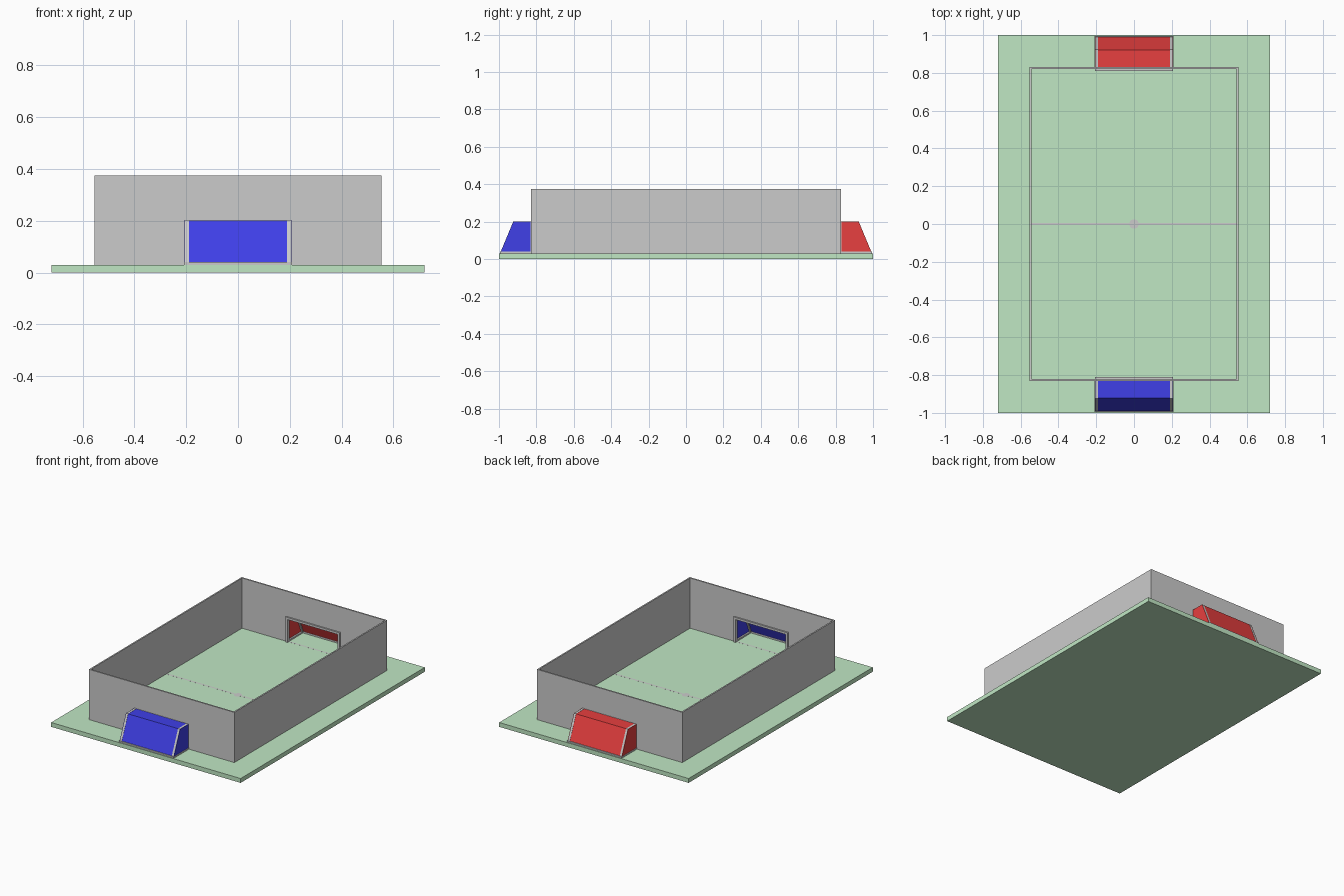
import bpy, bmesh

if "Cube" in bpy.data.objects:
    bpy.data.objects.remove(bpy.data.objects["Cube"])


def material(name, rgb):
    m = bpy.data.materials.new(name)
    m.diffuse_color = (*rgb, 1)
    m.use_nodes = True
    m.node_tree.nodes["Principled BSDF"].inputs["Base Color"].default_value = m.diffuse_color
    return m


GREEN = material("turf_green", (0.53, 0.8, 0.55))
BLUE = material("goal_blue", (0.05, 0.05, 0.8))
RED = material("goal_red", (0.8, 0.05, 0.05))


def prism(name, pts, axis, lo, hi, mat=None):
    """Extrude a 2D outline along an axis: x takes (y, z), y takes (x, z), z takes (x, y)."""
    place = {"x": lambda p, t: (t, p[0], p[1]),
             "y": lambda p, t: (p[0], t, p[1]),
             "z": lambda p, t: (p[0], p[1], t)}[axis]
    bm = bmesh.new()
    a = [bm.verts.new(place(p, lo)) for p in pts]
    b = [bm.verts.new(place(p, hi)) for p in pts]
    bm.faces.new(a)
    bm.faces.new(b)
    for i in range(len(pts)):
        j = (i + 1) % len(pts)
        bm.faces.new((a[i], a[j], b[j], b[i]))
    bmesh.ops.recalc_face_normals(bm, faces=bm.faces)
    me = bpy.data.meshes.new(name)
    bm.to_mesh(me)
    bm.free()
    ob = bpy.data.objects.new(name, me)
    bpy.context.collection.objects.link(ob)
    if mat:
        me.materials.append(mat)
    return ob


def box(name, x0, x1, y0, y1, z0, z1, mat=None):
    return prism(name, [(x0, y0), (x1, y0), (x1, y1), (x0, y1)], "z", z0, z1, mat)


def arch(x_out, z_out, x_in, z_in, z0):
    """Outline of an upside-down U."""
    return [(-x_out, z0), (-x_out, z_out), (x_out, z_out), (x_out, z0),
            (x_in, z0), (x_in, z_in), (-x_in, z_in), (-x_in, z0)]


F = 0.03        # floor height
MARK = 0.0303   # top of floor markings

# Field and centre markings
box("field", -0.72, 0.72, -1, 1, 0, F, GREEN)
box("centre_line", -0.545, 0.545, -0.006, 0.006, 0.02, MARK)
bpy.ops.mesh.primitive_cylinder_add(vertices=24, radius=0.025, depth=0.0105,
                                    location=(0, 0, 0.0252))
bpy.context.object.name = "centre_spot"

# Side walls
for side, s in (("left", -1), ("right", 1)):
    xs = sorted((s * 0.543, s * 0.553))
    box(side + "_wall", *xs, -0.82, 0.82, 0.02, 0.375)

# End walls and goals
for end, s, mat in (("front", -1, BLUE), ("back", 1, RED)):
    ys = sorted((s * 0.82, s * 0.83))
    prism(end + "_wall", arch(0.553, 0.375, 0.195, 0.192, 0.02), "y", *ys)
    box(end + "_goal_line", -0.195, 0.195, *ys, 0.02, MARK)

    # Posts and crossbar on the inner side
    ys = sorted((s * 0.81, s * 0.832))
    prism(end + "_goal_frame", arch(0.206, 0.202, 0.19, 0.187, F), "y", *ys)

    # Roof and sloping back as one bent panel
    panel = [(0.83, 0.201), (0.922, 0.201), (0.99, 0.038),
             (0.983, 0.038), (0.917, 0.194), (0.83, 0.194)]
    prism(end + "_goal_panel", [(s * y, z) for y, z in panel], "x", -0.19, 0.19, mat)

    # Bent side bars, side panels and base rails
    bar = [(0.83, 0.202), (0.923, 0.202), (0.992, 0.036),
           (0.976, 0.036), (0.914, 0.188), (0.83, 0.188)]
    cheek = [(0.83, 0.202), (0.923, 0.202), (0.992, 0.036), (0.83, 0.036)]
    for side, t in (("left", -1), ("right", 1)):
        prism(f"{end}_goal_{side}_bar", [(s * y, z) for y, z in bar], "x",
              *sorted((t * 0.19, t * 0.204)), mat=None)
        prism(f"{end}_goal_{side}_panel", [(s * y, z) for y, z in cheek], "x",
              *sorted((t * 0.203, t * 0.206)), mat=mat)

    # Base rail: a U on the floor
    rail = [(-0.208, 0.83), (-0.208, 0.995), (0.208, 0.995), (0.208, 0.83),
            (0.192, 0.83), (0.192, 0.98), (-0.192, 0.98), (-0.192, 0.83)]
    prism(end + "_goal_base_rail", [(x, s * y) for x, y in rail], "z", F, 0.04)
